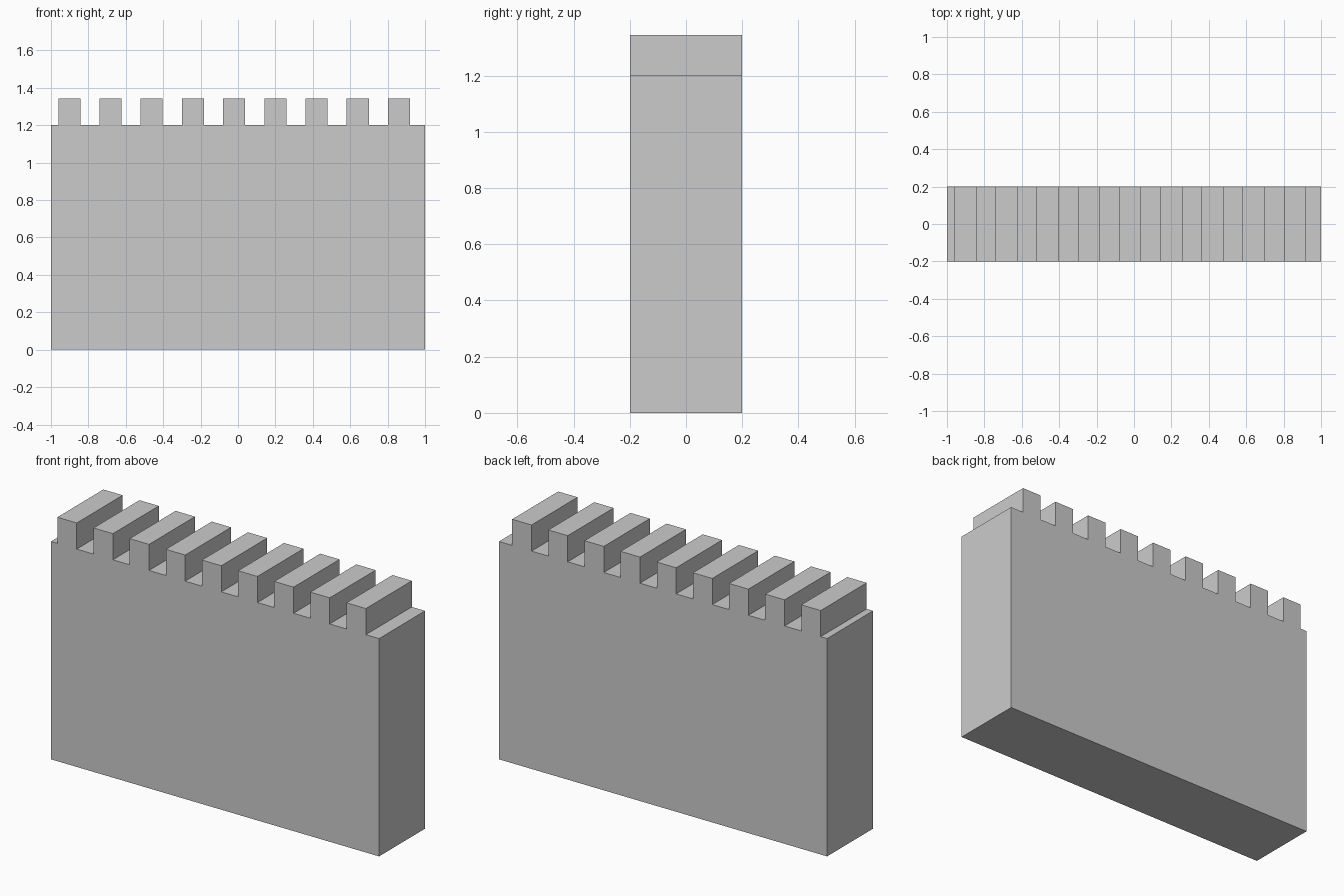
import bpy, bmesh

if "Cube" in bpy.data.objects:
    bpy.data.objects.remove(bpy.data.objects["Cube"])

HALF_LENGTH, HALF_DEPTH = 1.0, 0.2
WALL_TOP, MERLON_TOP = 1.2, 1.344
COUNT, START, PITCH, WIDTH = 9, -0.961, 0.2203, 0.118

# Wall outline with a row of merlons along the top
profile = [(HALF_LENGTH, 0), (-HALF_LENGTH, 0), (-HALF_LENGTH, WALL_TOP)]
for i in range(COUNT):
    left = START + i * PITCH
    right = left + WIDTH
    profile += [(left, WALL_TOP), (left, MERLON_TOP),
                (right, MERLON_TOP), (right, WALL_TOP)]
profile.append((HALF_LENGTH, WALL_TOP))

# Extrude the outline through the wall thickness
bm = bmesh.new()
face = bm.faces.new([bm.verts.new((x, -HALF_DEPTH, z)) for x, z in profile])
extruded = bmesh.ops.extrude_face_region(bm, geom=[face], use_keep_orig=True)
moved = [g for g in extruded["geom"] if isinstance(g, bmesh.types.BMVert)]
bmesh.ops.translate(bm, verts=moved, vec=(0, 2 * HALF_DEPTH, 0))
bmesh.ops.recalc_face_normals(bm, faces=bm.faces)

mesh = bpy.data.meshes.new("battlement_wall")
bm.to_mesh(mesh)
bm.free()
wall = bpy.data.objects.new("battlement_wall", mesh)
bpy.context.collection.objects.link(wall)
